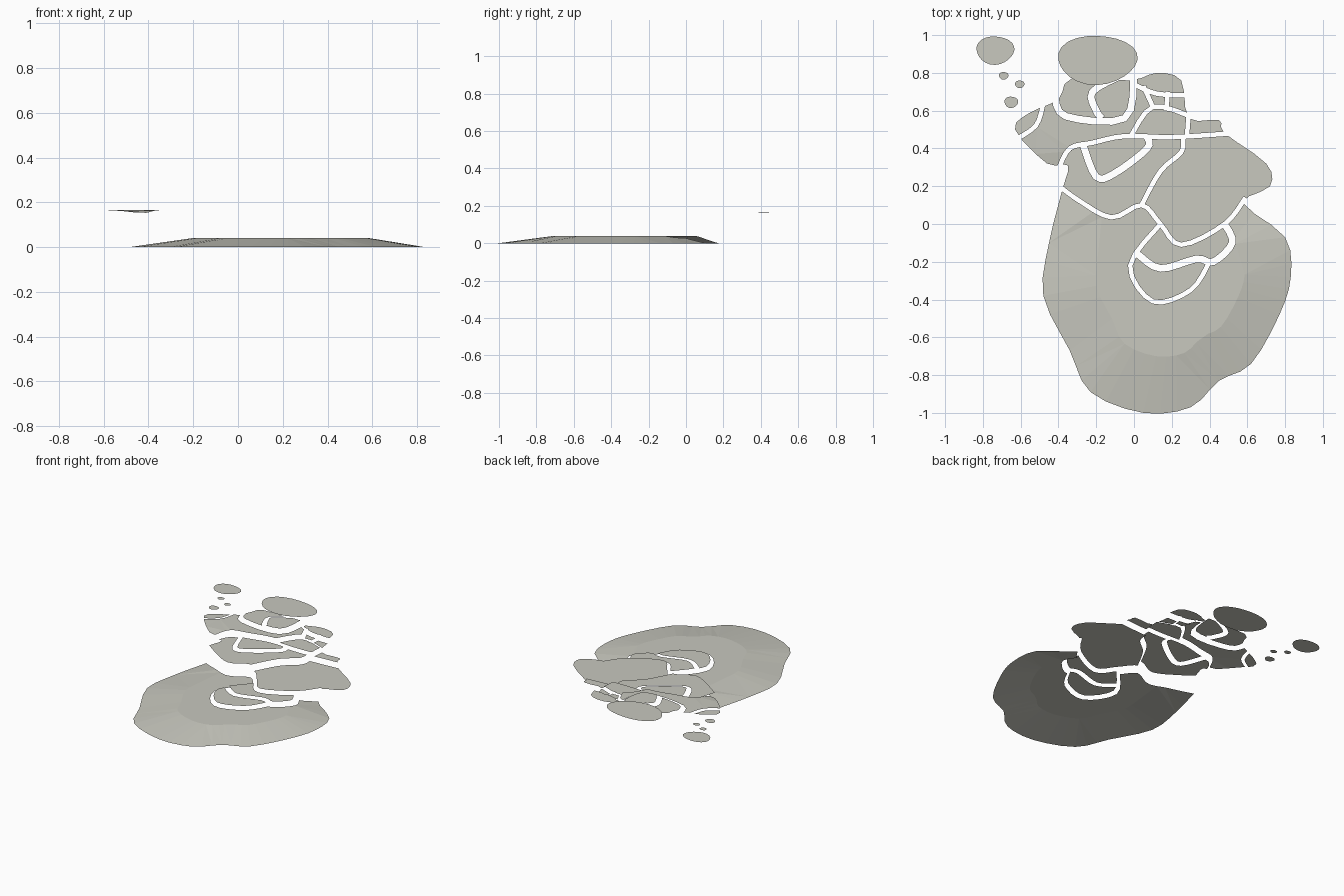
import bpy, math
from mathutils import Vector
from mathutils.geometry import delaunay_2d_cdt, intersect_point_line

if "Cube" in bpy.data.objects:
    bpy.data.objects.remove(bpy.data.objects["Cube"])

stone = bpy.data.materials.new("pale_stone")
stone.diffuse_color = (0.58, 0.58, 0.52, 1)
stone.use_nodes = True
stone.node_tree.nodes["Principled BSDF"].inputs["Base Color"].default_value = stone.diffuse_color


def pairs(flat):
    return [Vector(flat[i:i + 2]) for i in range(0, len(flat), 2)]


def smooth(p, n, closed):
    # Catmull-Rom curve through the points
    m, out = len(p), []
    for i in range(m if closed else m - 1):
        a, b, c, d = ((p[(i + k) % m] if closed else p[max(0, min(m - 1, i + k))]) for k in (-1, 0, 1, 2))
        for s in range(n):
            t = s / n
            out.append(0.5 * (2 * b + (c - a) * t + (2 * a - 5 * b + 4 * c - d) * t * t
                              + (3 * b - a - 3 * c + d) * t ** 3))
    return out if closed else out + [p[-1]]


def inside(p, poly):
    hit = False
    for a, b in zip(poly, poly[1:] + poly[:1]):
        if (a.y > p.y) != (b.y > p.y) and p.x < a.x + (p.y - a.y) * (b.x - a.x) / (b.y - a.y):
            hit = not hit
    return hit


def ribbon(line, w):
    # closed outline of a channel of half width w
    left, right = [], []
    for i, p in enumerate(line):
        d = (line[min(i + 1, len(line) - 1)] - line[max(i - 1, 0)]).normalized()
        side = Vector((-d.y, d.x)) * w
        left.append(p + side)
        right.append(p - side)
    return left + right[::-1]


def make(name, verts, faces):
    me = bpy.data.meshes.new(name)
    me.from_pydata(verts, [], faces)
    me.materials.append(stone)
    bpy.context.collection.objects.link(bpy.data.objects.new(name, me))


# overall silhouette of the joined sheets
coast = smooth(pairs([-.38, .18, -.45, -.1, -.48, -.38, -.34, -.67, -.23, -.89, .05, -1, .3, -.97, .45, -.83,
                      .62, -.74, .77, -.48, .83, -.28, .8, -.07, .58, .11, .72, .2, .7, .32, .48, .48,
                      .45, .55, .29, .56, .25, .76, .12, .8, -.02, .76, -.33, .77, -.4, .66, -.55, .59,
                      -.63, .5, -.46, .32, -.35, .31]), 3, True)

# channels that split the silhouette into separate sheets
thin, thick = .012, .018
channels = [
    (thin, [-.42, .22, -.3, .13, -.12, .035, .04, .1, .14, 0, .25, -.11, .48, 0, .59, .14]),
    (thin, [.14, 0, -.02, -.22, .1, -.41, .3, -.35, .4, -.2]),
    (thick, [.02, -.16, .14, -.235, .33, -.185, .42, -.2, .52, -.1, .48, 0]),
    (thin, [.04, .1, .14, .28, .25, .38, .26, .46]),
    (thin, [-.4, .29, -.34, .4, -.22, .43, -.05, .465, .2, .46, .52, .48]),
    (thick, [-.27, .42, -.2, .25, -.1, .27, .07, .4, .07, .46]),
    (thick, [-.42, .68, -.36, .57, -.05, .56, 0, .79]),
    (thick, [-.06, .79, -.22, .7, -.2, .6, -.17, .56]),
    (thin, [-.02, .46, .1, .62, .3, .57]),
    (thin, [0, .74, .12, .69, .29, .68]),
    (thin, [.1, .62, .05, .73]),
    (thin, [.17, .6, .18, .7]),
    (thin, [.28, .46, .29, .59]),
    (thin, [-.64, .44, -.52, .52, -.48, .64]),
]
ribbons = [ribbon(smooth(pairs(c), 4, False), w) for w, c in channels]

# sheets: name, point inside, height
sheets = [
    ("base_sheet", 0, -.6, .04), ("lower_crescent", .13, -.33, .06), ("upper_crescent", .1, -.15, .065),
    ("right_terrace", .45, .25, .085), ("middle_terrace", 0, .2, .125), ("middle_pocket", -.1, .4, .135),
    ("upper_terrace", -.4, .48, .165), ("upper_right_strip", .2, .53, .14), ("left_flap", -.58, .53, .16),
    ("right_flap", .38, .52, .115), ("high_terrace", -.3, .66, .18), ("high_pocket", -.12, .66, .19),
    ("top_flap", .13, .75, .16), ("inner_flap", .13, .655, .14), ("side_flap", .22, .63, .13),
]

# triangulate everything together, with a plateau ring for the base slope
points, edges = [], []
for loop in [coast] + ribbons:
    k, n = len(points), len(loop)
    points += loop
    edges += [(k + i, k + (i + 1) % n) for i in range(n)]
center = Vector((.22, -.25))
points += [q for q in (center + (p - center) * .6 for p in coast if p.y < .1) if q.y < -.25]
vs, _, fs, *_ = delaunay_2d_cdt(points, edges, [], 0, 1e-5)


def middle(f):
    return sum((vs[i] for i in f), Vector((0, 0))) / len(f)


def area(f):
    return abs((vs[f[1]] - vs[f[0]]).cross(vs[f[2]] - vs[f[0]])) / 2


land = []
for f in fs:
    m = middle(f)
    if inside(m, coast) and not any(inside(m, r) for r in ribbons):
        a, b, c = (vs[i] for i in f)
        land.append(list(f) if (b - a).cross(c - a) > 0 else list(f)[::-1])


def shore_distance(p):
    best = 9
    for a, b in zip(coast, coast[1:] + coast[:1]):
        q, t = intersect_point_line(p, a, b)
        q = a + (b - a) * max(0, min(1, t))
        best = min(best, (p - q).length)
    return best


def height(name, z, p):
    if name == "base_sheet":
        return z * min(1, shore_distance(p) / .2)
    if name == "upper_terrace":       # left lobe dips slightly to the front
        return z - .13 * max(0, .4 - p.y)
    return z


# collect connected triangles into sheets
by_edge = {}
for k, f in enumerate(land):
    for a, b in zip(f, f[1:] + f[:1]):
        by_edge.setdefault(frozenset((a, b)), []).append(k)
seen = set()
for start in range(len(land)):
    if start in seen:
        continue
    stack, part = [start], []
    seen.add(start)
    while stack:
        k = stack.pop()
        f = land[k]
        part.append(f)
        for a, b in zip(f, f[1:] + f[:1]):
            for j in by_edge[frozenset((a, b))]:
                if j not in seen:
                    seen.add(j)
                    stack.append(j)
    total = sum(area(f) for f in part)
    if total < .0006:
        continue
    hit = [s for s in sheets if any(inside(Vector(s[1:3]), [vs[i] for i in f]) for f in part)]
    mid = sum((middle(f) * area(f) for f in part), Vector((0, 0))) / total
    name, _, _, z = (hit or [min(sheets, key=lambda s: (Vector(s[1:3]) - mid).length)])[0]
    used = sorted({i for f in part for i in f})
    index = {v: i for i, v in enumerate(used)}
    make(name, [(vs[i].x, vs[i].y, height(name, z, vs[i])) for i in used],
         [[index[i] for i in f] for f in part])

# detached round sheets: centre, radii, height
islets = [("summit", -.195, .87, .21, .13, .2), ("large_islet", -.735, .92, .1, .075, .17),
          ("islet_a", -.69, .785, .025, .02, .165), ("islet_b", -.605, .74, .025, .02, .16),
          ("islet_c", -.65, .645, .036, .03, .16)]
for name, x, y, rx, ry, z in islets:
    ring = []
    for i in range(24):
        a = i * math.tau / 24
        k = 1 + .04 * math.sin(3 * a + .5)
        ring.append((x + rx * k * math.cos(a), y + ry * k * math.sin(a), z))
    make(name, ring, [list(range(24))])
